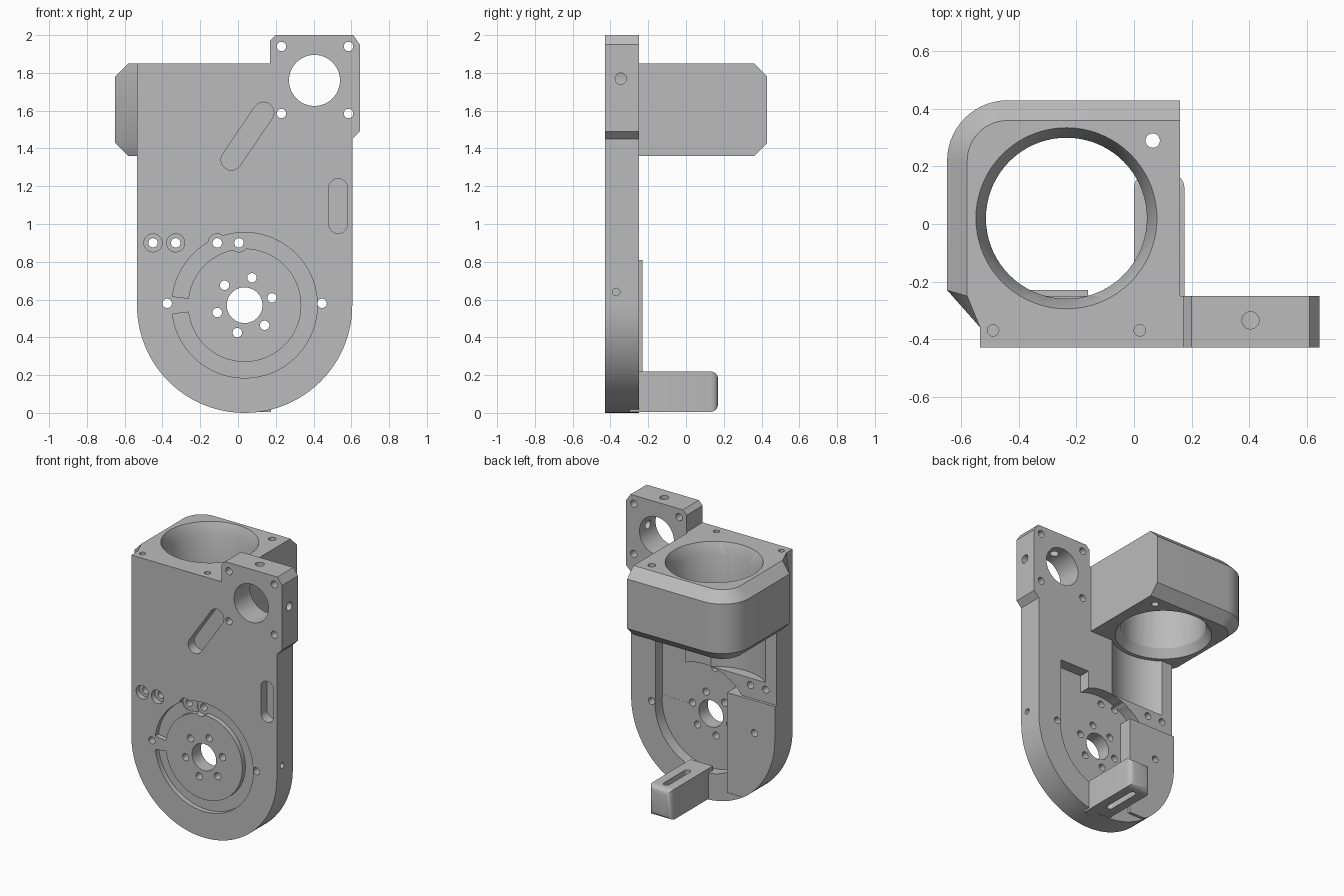
import bpy, bmesh, math

cube = bpy.data.objects.get("Cube")
if cube:
    bpy.data.objects.remove(cube)

grey = bpy.data.materials.new("plain_grey")
grey.use_nodes = True
grey.diffuse_color = (0.5, 0.5, 0.5, 1)
grey.node_tree.nodes["Principled BSDF"].inputs["Base Color"].default_value = (0.5, 0.5, 0.5, 1)

PLACE = {"x": lambda p, h: (h, p[0], p[1]),
         "y": lambda p, h: (p[0], h, p[1]),
         "z": lambda p, h: (p[0], p[1], h)}


def loft(name, levels, axis):
    """Solid through outlines of equal point count, each at a height on axis."""
    bm = bmesh.new()
    rings = [[bm.verts.new(PLACE[axis](p, h)) for p in pts] for pts, h in levels]
    n = len(rings[0])
    bm.faces.new(rings[0])
    bm.faces.new(rings[-1])
    for a, b in zip(rings, rings[1:]):
        for i in range(n):
            bm.faces.new((a[i], a[(i + 1) % n], b[(i + 1) % n], b[i]))
    bmesh.ops.recalc_face_normals(bm, faces=bm.faces)
    mesh = bpy.data.meshes.new(name)
    bm.to_mesh(mesh)
    bm.free()
    ob = bpy.data.objects.new(name, mesh)
    bpy.context.collection.objects.link(ob)
    mesh.materials.append(grey)
    return ob


def prism(name, pts, axis, a, b):
    return loft(name, [(pts, a), (pts, b)], axis)


def arc(cx, cy, r, start, end, n):
    angles = [math.radians(start + (end - start) * i / n) for i in range(n + 1)]
    return [(cx + r * math.cos(t), cy + r * math.sin(t)) for t in angles]


def circle(cx, cy, r, n=24):
    return arc(cx, cy, r, 0, 360, n)[:-1]


def box(x0, x1, y0, y1):
    return [(x0, y0), (x1, y0), (x1, y1), (x0, y1)]


def slot(p, q, r):
    t = math.degrees(math.atan2(q[1] - p[1], q[0] - p[0]))
    return arc(*q, r, t - 90, t + 90, 10) + arc(*p, r, t + 90, t + 270, 10)


def combine(target, tools, operation="DIFFERENCE"):
    """Apply booleans and leave a plain mesh."""
    for tool in tools:
        tool.hide_render = True
        mod = target.modifiers.new("cut", "BOOLEAN")
        mod.operation, mod.solver, mod.object = operation, "EXACT", tool
    graph = bpy.context.evaluated_depsgraph_get()
    mesh = bpy.data.meshes.new_from_object(target.evaluated_get(graph))
    target.modifiers.clear()
    target.data = mesh


def smooth(ob):
    bpy.ops.object.select_all(action="DESELECT")
    ob.select_set(True)
    bpy.context.view_layer.objects.active = ob
    bpy.ops.object.shade_smooth_by_angle(angle=math.radians(30))


FRONT, BACK = -0.43, -0.25
HUB = (0.035, 0.57)

# Face plate: round foot, flat top and a raised square tab
outline = arc(*HUB, 0.57, 180, 360, 48) + [
    (0.605, 1.45), (0.645, 1.49), (0.645, 1.95), (0.61, 2.0), (0.2, 2.0),
    (0.17, 1.97), (0.17, 1.85), (-0.535, 1.85)]
plate = prism("face_plate", outline, "y", FRONT, BACK)

cuts = []


def drill(x, z, r, a=-0.5, b=-0.1):
    cuts.append(prism("drill", circle(x, z, r), "y", a, b))


# Hub bore and its six screw holes
drill(*HUB, 0.095)
for i in range(6):
    t = math.radians(15 + 60 * i)
    drill(HUB[0] + 0.15 * math.cos(t), HUB[1] + 0.15 * math.sin(t), 0.025)
for x in (-0.375, 0.445):
    drill(x, 0.58, 0.025)
# Row of countersunk holes
for x in (-0.45, -0.33, -0.11, 0.005):
    drill(x, 0.9, 0.025)
    drill(x, 0.9, 0.048, -0.5, -0.39)
# Tab window and corner holes
cuts.append(prism("window", circle(0.405, 1.76, 0.135, 48), "y", -0.5, -0.1))
for x in (0.23, 0.585):
    for z in (1.585, 1.94):
        drill(x, z, 0.025)
# Ring groove, bridged on one side
groove = arc(*HUB, 0.385, -173, 173, 72) + arc(*HUB, 0.3, 173, -173, 72)
cuts.append(prism("groove", groove, "y", -0.5, -0.395))
# Sunken slots
cuts.append(prism("slot", slot((-0.035, 1.34), (0.135, 1.59), 0.055), "y", -0.5, -0.36))
cuts.append(prism("slot", slot((0.53, 1.0), (0.53, 1.19), 0.05), "y", -0.5, -0.36))
# Rear pocket with a square upper corner
cuts.append(prism("pocket", circle(*HUB, 0.383, 64), "y", -0.33, -0.1))
cuts.append(prism("pocket", box(0.18, 0.415, 0.6, 1.05), "y", -0.331, -0.1))
# Scoop below the holder
cuts.append(prism("scoop", circle(-0.235, 0.02, 0.345, 64), "z", 0.95, 1.36))
# Blind holes in the edges
cuts.append(prism("edge_hole", circle(-0.345, 1.77, 0.03), "x", 0.5, 0.8))
cuts.append(prism("edge_hole", circle(-0.37, 0.64, 0.02), "x", 0.5, 0.8))
cuts.append(prism("edge_hole", circle(0.405, -0.335, 0.03), "z", 1.8, 2.1))
for x in (-0.49, 0.02):
    cuts.append(prism("edge_hole", circle(x, -0.37, 0.02), "z", 1.75, 1.95))

# Holder block with chamfered left and rear edges


def block_outline(d):
    return ([(0.16, BACK), (0.16, 0.43 - d)] + arc(-0.44, 0.22, 0.21 - d, 90, 180, 14)
            + [(-0.65 + d, -0.23 - d * 0.3), (-0.535, -0.36), (-0.53, -0.36), (-0.53, BACK)])


holder = loft("holder_block", [(block_outline(0.07), 1.36), (block_outline(0), 1.43),
                               (block_outline(0), 1.78), (block_outline(0.07), 1.85)], "z")


# Round opening flared at both ends
def ring(r):
    return circle(-0.235, 0.02, r, 72)


bore = loft("bore", [(ring(0.335), 1.33), (ring(0.28), 1.42),
                     (ring(0.28), 1.77), (ring(0.328), 1.88)], "z")
pin_hole = prism("pin_hole", circle(0.065, 0.29, 0.025), "z", 1.2, 2)
combine(plate, cuts + [bore])
combine(holder, [bore, pin_hole])

# Raised pad on the lower back of the plate
pad = prism("rear_pad", box(-0.6, -0.16, 0.1, 0.81), "y", -0.335, -0.23)
body = prism("pad_limit", outline, "y", -0.5, 0)
combine(pad, [body], "INTERSECT")
pad_cuts = [c for c in cuts if c.name.startswith("drill")]
combine(pad, pad_cuts)

# Foot arm with rounded edges and a slot through it
foot = prism("foot_arm", box(0.0, 0.175, -0.34, 0.17), "y", 0, 0)
bpy.data.objects.remove(foot)
foot = prism("foot_arm", box(0.0, 0.175, 0.005, 0.22), "y", -0.3, 0.17)
bm = bmesh.new()
bm.from_mesh(foot.data)
edges = [e for e in bm.edges if all(v.co.y > 0 for v in e.verts)]
bmesh.ops.bevel(bm, geom=edges, offset=0.04, segments=4, profile=0.5, affect="EDGES")
bm.to_mesh(foot.data)
bm.free()
foot_slot = prism("foot_slot", slot((0.088, -0.14), (0.088, 0.09), 0.022), "z", -0.1, 0.4)
combine(foot, [foot_slot])

for cutter in cuts + [bore, pin_hole, body, foot_slot]:
    bpy.data.objects.remove(cutter)
for part in (plate, holder, pad, foot):
    smooth(part)
